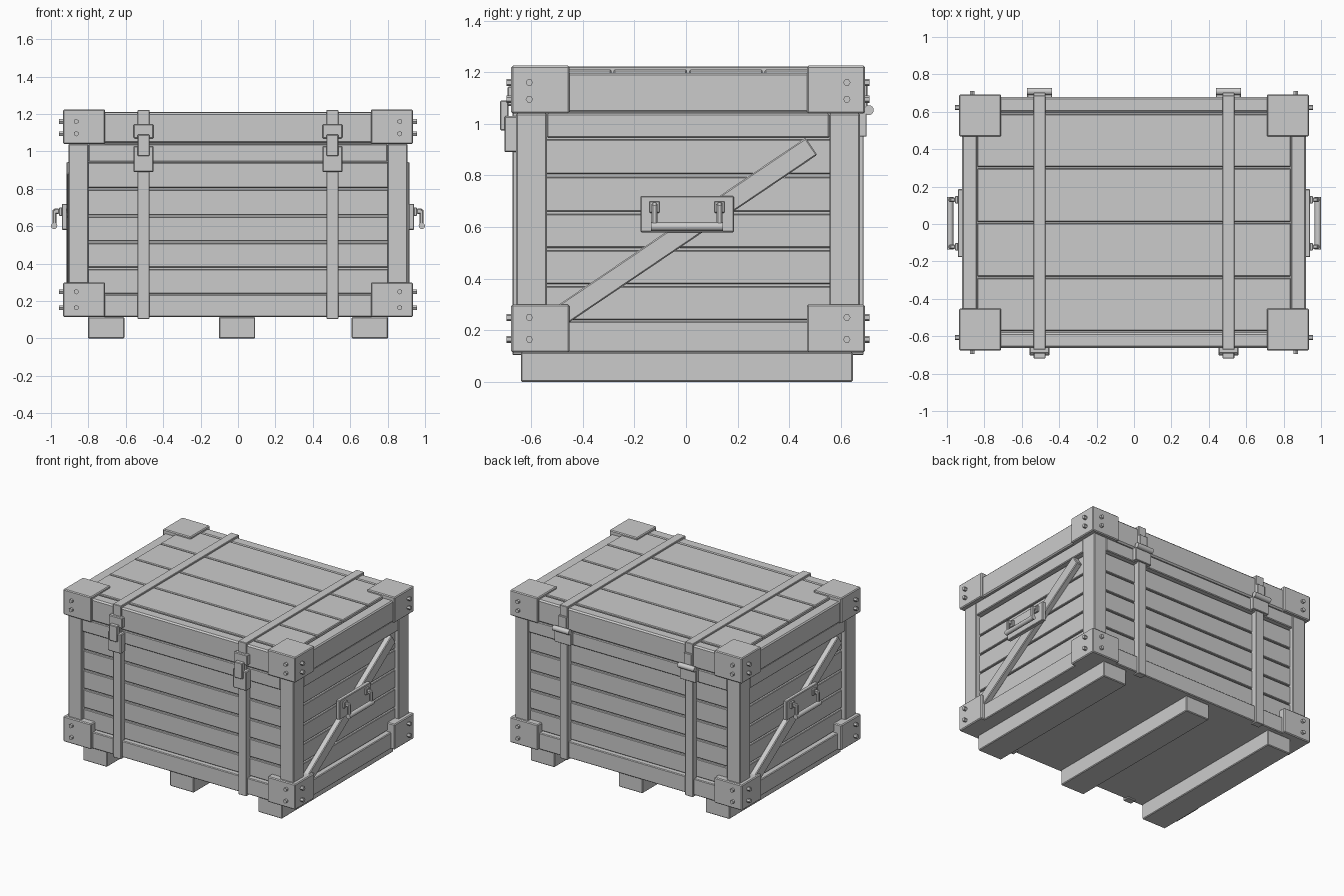
import bpy
import math
from mathutils import Vector

cube = bpy.data.objects.get("Cube")
if cube:
    bpy.data.objects.remove(cube, do_unlink=True)

grey = bpy.data.materials.new("plain grey")
grey.use_nodes = True
grey.diffuse_color = (0.6, 0.6, 0.6, 1)
grey.node_tree.nodes["Principled BSDF"].inputs["Base Color"].default_value = (0.6, 0.6, 0.6, 1)

YC = 0.008          # crate centre, the latches and hinges balance it
SIDES = (-1, 1)


def finish(ob, name, bevel):
    ob.name = name
    ob.data.materials.append(grey)
    if bevel:
        mod = ob.modifiers.new("edge", "BEVEL")
        mod.width = bevel
        mod.segments = 1
    return ob


def box(name, x, y, z, bevel=0.005):
    """Box from (min, max) pairs, y measured from the crate centre."""
    lo, hi = Vector((min(x), min(y), min(z))), Vector((max(x), max(y), max(z)))
    bpy.ops.mesh.primitive_cube_add(size=1, location=(lo + hi) / 2 + Vector((0, YC, 0)))
    ob = bpy.context.object
    ob.scale = hi - lo
    bpy.ops.object.transform_apply(location=False, rotation=False, scale=True)
    return finish(ob, name, bevel)


def rod(name, loc, radius, depth, axis, sides=6, bevel=0):
    rot = {"x": (0, math.pi / 2, 0), "y": (math.pi / 2, 0, 0)}[axis]
    bpy.ops.mesh.primitive_cylinder_add(vertices=sides, radius=radius, depth=depth,
                                        location=Vector(loc) + Vector((0, YC, 0)), rotation=rot)
    ob = finish(bpy.context.object, name, bevel)
    if sides > 8:
        bpy.ops.object.shade_smooth_by_angle()
    return ob


def pair(a, b, s):
    return (a * s, b * s)


# Inner body and lid cores behind the plank gaps
box("body_core", (-0.86, 0.86), (-0.62, 0.62), (0.115, 1.04), 0)
box("lid_core", (-0.86, 0.86), (-0.64, 0.64), (1.04, 1.19), 0)

# Skids
for x in (-0.705, -0.005, 0.705):
    box("skid", (x - 0.097, x + 0.097), (-0.648, 0.638), (0, 0.115))

# Wall planks
edges = (0.235, 0.375, 0.515, 0.655, 0.8, 0.945)
for low, high in zip(edges, edges[1:]):
    z = (low + 0.005, high - 0.005)
    for s in SIDES:
        box("long_plank", (-0.81, 0.81), pair(0.6, 0.638, s), z, 0.004)
        box("end_plank", pair(0.84, 0.876, s), (-0.56, 0.56), z, 0.004)

# Body frame
for s in SIDES:
    for t in SIDES:
        box("corner_post", pair(0.8, 0.907, s), pair(0.547, 0.666, t), (0.115, 1.04))
    for z in ((0.115, 0.235), (0.945, 1.04)):
        box("long_rail", (-0.8, 0.8), pair(0.6, 0.664, s), z)
        box("end_rail", pair(0.83, 0.905, s), (-0.547, 0.547), z)

# Lid boards and frame
for i in range(4):
    y = -0.585 + i * 0.2925
    box("lid_board", (-0.838, 0.838), (y + 0.004, y + 0.2885), (1.17, 1.21), 0.005)
for s in SIDES:
    box("lid_long_rail", (-0.915, 0.915), pair(0.588, 0.67, s), (1.044, 1.207), 0.01)
    box("lid_end_rail", pair(0.838, 0.92, s), (-0.588, 0.588), (1.044, 1.197), 0.008)

# Corner caps with bolts
for s in SIDES:
    for t in SIDES:
        for z, bolts in (((0.115, 0.3), (0.165, 0.25)), ((1.04, 1.225), (1.095, 1.16))):
            box("corner_cap", pair(0.71, 0.935, s), pair(0.46, 0.685, t), z, 0.006)
            for b in bolts:
                rod("long_side_bolt", (0.865 * s, 0.69 * t, b), 0.014, 0.026, "y")
                rod("end_bolt", (0.945 * s, 0.615 * t, b), 0.014, 0.026, "x")

# Straps, front latches and back hinges
for s in SIDES:
    c = 0.505 * s
    w = (c - 0.032, c + 0.032)
    wide = (c - 0.054, c + 0.054)
    for t in SIDES:
        box("strap_wall", w, pair(0.63, 0.68, t), (0.105, 1.222), 0.003)
    box("strap_top", w, (-0.68, 0.68), (1.19, 1.222), 0.003)

    box("latch_lower_plate", wide, (-0.712, -0.66), (0.89, 1.03))
    box("latch_upper_plate", wide, (-0.7, -0.66), (1.07, 1.145))
    box("latch_tongue", w, (-0.728, -0.695), (0.975, 1.09), 0.004)

    hinge = (c - 0.066, c + 0.066)
    box("hinge_lower_leaf", hinge, (0.65, 0.692), (0.95, 1.045), 0.003)
    box("hinge_upper_leaf", w, (0.65, 0.695), (1.06, 1.15), 0.003)
    rod("hinge_barrel", (c, 0.7, 1.053), 0.019, 0.132, "x", 16)

# Diagonal braces, turned half round from one end to the other
for s in SIDES:
    a, b = Vector((-0.515, 0.242)), Vector((0.478, 0.913))
    mid, run = (a + b) / 2, b - a
    brace = box("diagonal_brace", (-0.022, 0.022), (-run.length / 2, run.length / 2), (-0.04, 0.04))
    brace.location = (0.894 * s, mid.x * s + YC, mid.y)
    brace.rotation_euler.x = math.atan2(run.y, run.x) * s

# Carrying handles
for s in SIDES:
    box("handle_plate", pair(0.912, 0.942, s), (-0.185, 0.178), (0.58, 0.72), 0.004)
    for y in (-0.13, 0.122):
        box("handle_lug", pair(0.94, 0.957, s), (y - 0.02, y + 0.02), (0.655, 0.7), 0.003)
        box("handle_knuckle", pair(0.955, 0.985, s), (y - 0.012, y + 0.012), (0.665, 0.695), 0.006)
        box("handle_arm", pair(0.97, 0.992, s), (y - 0.012, y + 0.012), (0.59, 0.69), 0.006)
    rod("handle_grip", (0.983 * s, -0.004, 0.602), 0.017, 0.28, "x", 12).rotation_euler = (math.pi / 2, 0, 0)
